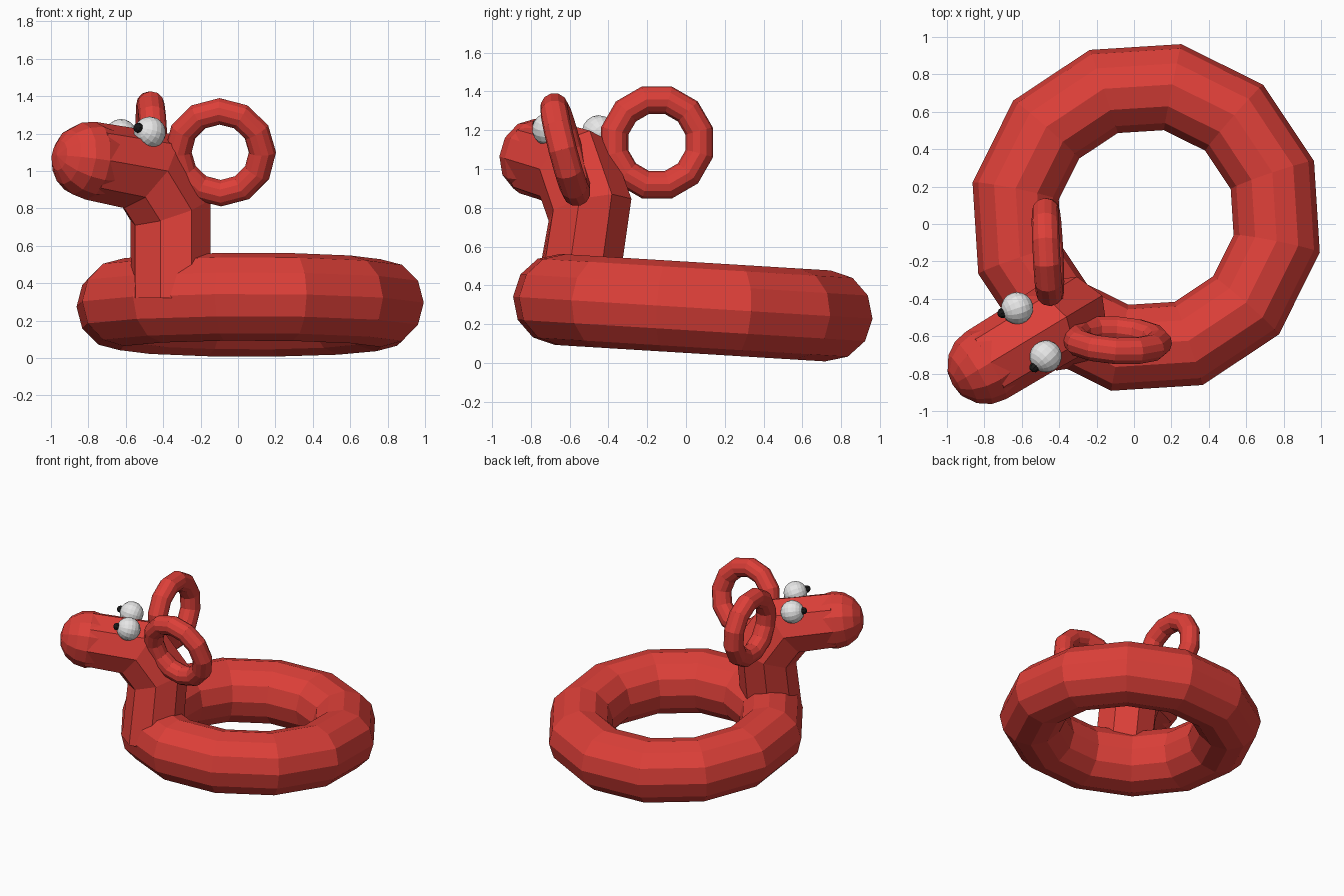
import bpy, bmesh, math
from mathutils import Vector, Matrix

if "Cube" in bpy.data.objects:
    bpy.data.objects.remove(bpy.data.objects["Cube"])


def material(name, rgb):
    m = bpy.data.materials.new(name)
    m.use_nodes = True
    m.diffuse_color = (*rgb, 1)
    m.node_tree.nodes["Principled BSDF"].inputs["Base Color"].default_value = (*rgb, 1)
    return m


RED = material("red", (0.72, 0.05, 0.04))
WHITE = material("white", (0.8, 0.8, 0.8))
BLACK = material("black", (0.01, 0.01, 0.01))


def make(name, bm, mat):
    bmesh.ops.recalc_face_normals(bm, faces=bm.faces)
    mesh = bpy.data.meshes.new(name)
    bm.to_mesh(mesh)
    bm.free()
    mesh.materials.append(mat)
    obj = bpy.data.objects.new(name, mesh)
    bpy.context.collection.objects.link(obj)
    return obj


def aim(axis, up):
    """Rotation whose z column is axis and whose x column is close to up."""
    z = Vector(axis).normalized()
    y = z.cross(Vector(up)).normalized()
    return Matrix((y.cross(z), y, z)).transposed()


def torus(name, center, axis, up, major, minor, phase):
    bm = bmesh.new()
    rot, n = aim(axis, up), 12
    grid = []
    for i in range(n):
        a = math.tau * i / n + math.radians(phase)
        row = []
        for j in range(n):
            b = math.tau * j / n
            r = major + minor * math.cos(b)
            p = Vector((r * math.cos(a), r * math.sin(a), minor * math.sin(b)))
            row.append(bm.verts.new(rot @ p + Vector(center)))
        grid.append(row)
    for i in range(n):
        for j in range(n):
            k, l = (i + 1) % n, (j + 1) % n
            bm.faces.new((grid[i][j], grid[k][j], grid[k][l], grid[i][l]))
    return make(name, bm, RED)


def ball(name, center, radius, axis, mat, segments=12, rings=8):
    bm = bmesh.new()
    bmesh.ops.create_uvsphere(bm, u_segments=segments, v_segments=rings, radius=radius)
    rot = aim(axis, (0, 0, 1)).to_4x4()
    bmesh.ops.transform(bm, matrix=Matrix.Translation(center) @ rot, verts=bm.verts)
    return make(name, bm, mat)


# Floating ring, slightly tilted
torus("swim_ring", (0.065, 0.035, 0.285), (0, 0.061, 1), (1, 0, 0), 0.712, 0.235, 18.6)

# Neck and head: one bent eight-sided tube
forward = Vector((-0.86, -0.51, 0)).normalized()
side = Vector((0, 0, 1)).cross(forward)
# centre, tilt towards the snout, half length in the bend plane, half width
sections = [
    ((-0.36, -0.57, 0.32), 0, 0.22, 0.22),
    ((-0.36, -0.495, 0.79), 20, 0.235, 0.22),
    ((-0.485, -0.57, 1.0), 54, 0.245, 0.215),
    ((-0.79, -0.755, 1.055), 82, 0.21, 0.21),
]
bm = bmesh.new()
loops = []
for center, tilt, length, width in sections:
    t = math.radians(tilt)
    u = forward * math.cos(t) - Vector((0, 0, math.sin(t)))
    loops.append([bm.verts.new(Vector(center) + u * length * math.cos(k * math.tau / 8)
                               + side * width * math.sin(k * math.tau / 8))
                  for k in range(8)])
for lower, upper in zip(loops, loops[1:]):
    for k in range(8):
        m = (k + 1) % 8
        bm.faces.new((lower[k], lower[m], upper[m], upper[k]))
bm.faces.new(loops[0])
bm.faces.new(loops[-1])
make("neck_and_head", bm, RED)

# Rounded snout
ball("snout", (-0.79, -0.755, 1.055), 0.21, forward + Vector((0, 0, 0.14)), RED)

# Ring-shaped ears
torus("left_ear", (-0.095, -0.622, 1.1), (0.06, 0.96, 0.25), (0, 0, 1), 0.226, 0.073, 0)
torus("right_ear", (-0.46, -0.15, 1.137), (1, 0.05, 0.04), (0, 0, 1), 0.226, 0.073, 15)

# Eyes with pupils
for label, center, gaze in (
    ("left", (-0.472, -0.708, 1.205), (-0.06, -0.058, 0.025)),
    ("right", (-0.625, -0.45, 1.192), (-0.078, -0.026, 0.02)),
):
    ball(label + "_eye", center, 0.086, gaze, WHITE, 16, 10)
    ball(label + "_pupil", Vector(center) + Vector(gaze), 0.028, gaze, BLACK, 8, 6)
